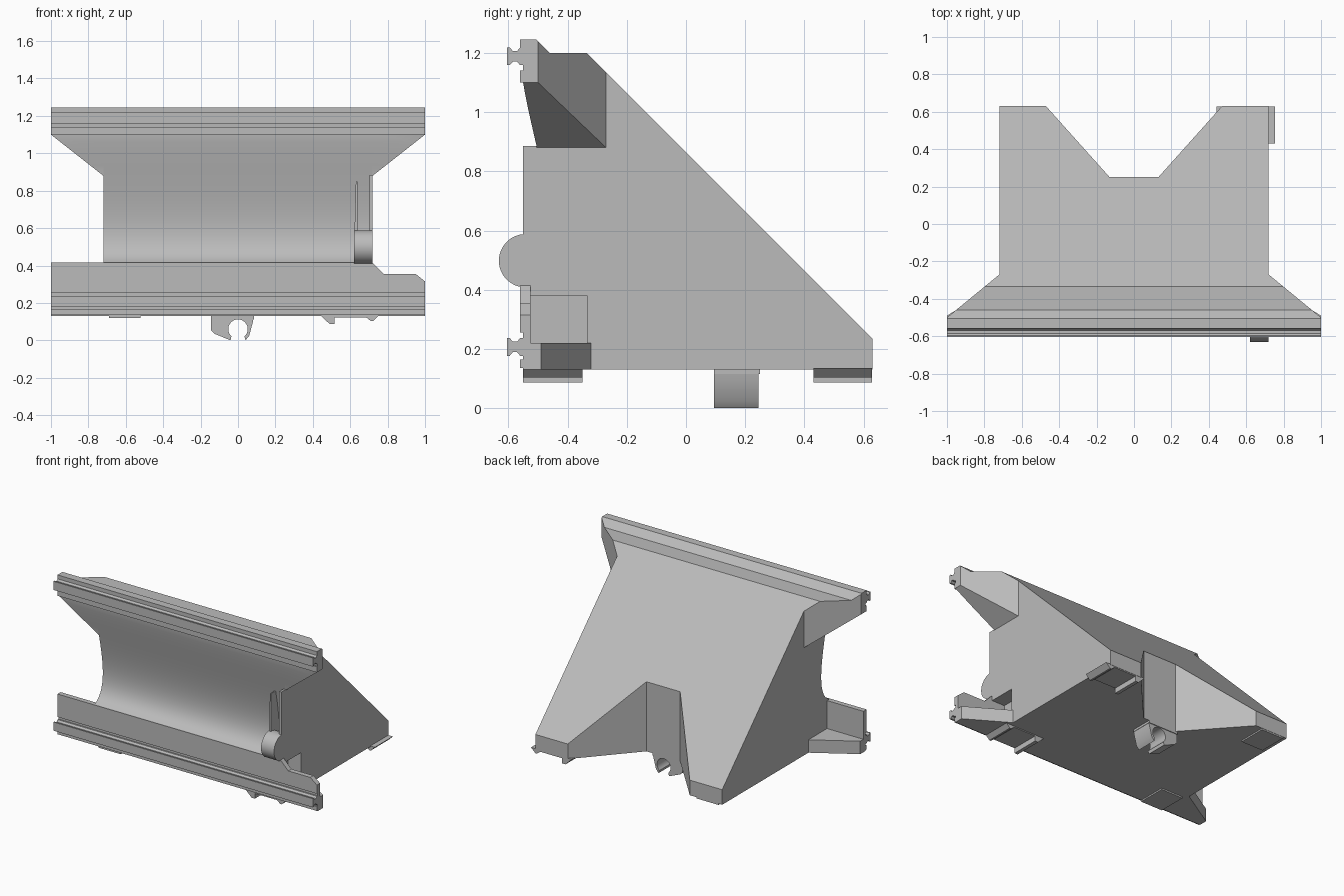
import bpy, bmesh, math
from mathutils import Vector
from mathutils.geometry import interpolate_bezier

if "Cube" in bpy.data.objects:
    bpy.data.objects.remove(bpy.data.objects["Cube"])

grey = bpy.data.materials.new("light_grey")
grey.use_nodes = True
COLOUR = (0.5, 0.5, 0.5, 1)
grey.diffuse_color = COLOUR
grey.node_tree.nodes["Principled BSDF"].inputs["Base Color"].default_value = COLOUR


def prism(name, axis, points, low, high, cuts=(), smooth=False):
    """Extrude a 2D outline along an axis; cuts are (point, normal) planes to trim."""
    def place(p, d):
        return {"x": (d, *p), "y": (p[0], d, p[1]), "z": (*p, d)}[axis]
    bm = bmesh.new()
    ends = [[bm.verts.new(place(p, d)) for p in points] for d in (low, high)]
    for end in ends:
        bm.faces.new(end)
    for i in range(len(points)):
        j = (i + 1) % len(points)
        bm.faces.new((ends[0][i], ends[0][j], ends[1][j], ends[1][i]))
    for co, no in cuts:
        geom = bm.verts[:] + bm.edges[:] + bm.faces[:]
        cut = bmesh.ops.bisect_plane(bm, geom=geom, plane_co=co, plane_no=no, clear_outer=True)
        edges = [e for e in cut["geom_cut"] if isinstance(e, bmesh.types.BMEdge)]
        bmesh.ops.holes_fill(bm, edges=[e for e in edges if e.is_boundary])
    bmesh.ops.recalc_face_normals(bm, faces=bm.faces)
    mesh = bpy.data.meshes.new(name)
    bm.to_mesh(mesh)
    bm.free()
    mesh.materials.append(grey)
    obj = bpy.data.objects.new(name, mesh)
    bpy.context.collection.objects.link(obj)
    if smooth:
        bpy.ops.object.select_all(action="DESELECT")
        obj.select_set(True)
        bpy.context.view_layer.objects.active = obj
        bpy.ops.object.shade_smooth_by_angle(angle=math.radians(25))
    return obj


def box(name, x0, x1, y0, y1, z0, z1):
    return prism(name, "x", [(y0, z0), (y1, z0), (y1, z1), (y0, z1)], x0, x1)


def arc(cx, cy, r, start, end, n):
    steps = [math.radians(start + (end - start) * i / n) for i in range(n + 1)]
    return [(cx + r * math.cos(a), cy + r * math.sin(a)) for a in steps]


def subtract(obj, cutter):
    mod = obj.modifiers.new("cut", "BOOLEAN")
    mod.operation = "DIFFERENCE"
    mod.solver = "EXACT"
    mod.object = cutter
    cutter.hide_render = True
    cutter.hide_set(True)
    cutter.display_type = "WIRE"
    # bake the cut, then drop the cutter
    bpy.context.view_layer.update()
    baked = bpy.data.meshes.new_from_object(obj.evaluated_get(bpy.context.evaluated_depsgraph_get()))
    obj.modifiers.clear()
    obj.data = baked
    bpy.data.objects.remove(cutter)


# Wedge body with a hollow front and a sloping back
curve = interpolate_bezier(Vector((-.55, 1.1)), Vector((-.51, .85)),
                           Vector((-.37, .5)), Vector((-.55, .415)), 20)
trough = [tuple(p) for p in curve]
crest = [(.63, .235), (-.335, 1.2), (-.46, 1.2), (-.505, 1.245), (-.55, 1.245)]
body = prism("wedge_body", "x", [(-.55, .13), (.63, .13)] + crest + trough, -.72, .72, smooth=True)
subtract(body, prism("back_notch", "z",
                     [(-.56, .73), (-.13, .25), (.13, .25), (.56, .73)], 0, 1.5))
subtract(body, box("side_pocket", .62, .8, -.53, -.335, .22, .38))

# Flared top wings, trimmed behind and below
wing = [(-.27, .88), (-.27, 1.135)] + crest[1:] + [p for p in trough if p[1] > .88]
wing.append((-.505, .88))
for side, name in ((1, "left"), (-1, "right")):
    lo, hi = sorted((side * .72, side))
    prism(name + "_top_wing", "x", wing, lo, hi, smooth=True, cuts=[
        ((side * .72, -.27, 0), (side * .23, .28, 0)),
        ((side * .72, 0, .88), (side * .22, 0, -.28))])
    prism(name + "_lower_wing", "z", [(side * .72, -.32), (side, -.49), (side, -.55),
                                      (side * .72, -.55)], .13, .22)

# Lower front plate
prism("front_plate", "y", [(-1, .135), (1, .135), (1, .315), (.95, .355), (.78, .355),
                           (.72, .415), (-1, .415)], -.55, -.525)
prism("front_plate_face", "y", [(-1, .255), (1, .255), (1, .315), (.95, .355), (.78, .355),
                                (.72, .415), (-1, .415)], -.56, -.55)
box("front_plate_lip", -1, 1, -.56, -.55, .135, .165)

# Upper rail lips
box("upper_rail_lip", -1, 1, -.56, -.55, 1.215, 1.245)
box("upper_rail_lower_lip", -1, 1, -.56, -.53, 1.1, 1.14)
box("upper_rail_back", -1, 1, -.55, -.5, 1.1, 1.2)

# Two mushroom-section rails
half = [(-.545, .03), (-.56, .03), (-.57, .018), (-.585, .018), (-.595, .03), (-.605, .03)]
for name, z in (("upper_rail", 1.188), ("lower_rail", .207)):
    section = [(y, z + h) for y, h in half] + [(y, z - h) for y, h in reversed(half)]
    prism(name, "x", section, -1, 1)

# Round stop with its end wall and fin
prism("round_stop", "x", arc(-.542, .498, .09, 0, 348.75, 31), .62, .72, smooth=True)
box("stop_end_wall", .703, .72, -.55, -.46, .415, .885)
prism("stop_fin", "y", [(.622, .55), (.638, .55), (.638, .85), (.63, .85)], -.548, -.46)

# Open cable clip under the notch
clip = [(-.145, .13), (-.145, .055), (-.125, .035), (-.04, 0), (-.035, .022)]
clip += arc(0, .06, .052, 230, -50, 24) + [(.035, .02), (.04, 0), (.06, .025), (.08, .1), (.085, .13)]
prism("cable_clip", "y", clip, .095, .245, smooth=True)
box("clip_root", -.145, .085, .095, .25, .115, .135)

# Feet: hooked on one side, flat on the other
hook = [(.44, .135), (.49, .087), (.515, .087), (.515, .123), (.685, .123), (.71, .103),
        (.722, .103), (.755, .135)]
for name, y0, y1 in (("front", -.55, -.35), ("rear", .43, .628)):
    prism(name + "_hook_foot", "y", hook, y0, y1)
    box(name + "_flat_foot", -.69, -.52, y0, y1, .12, .135)
